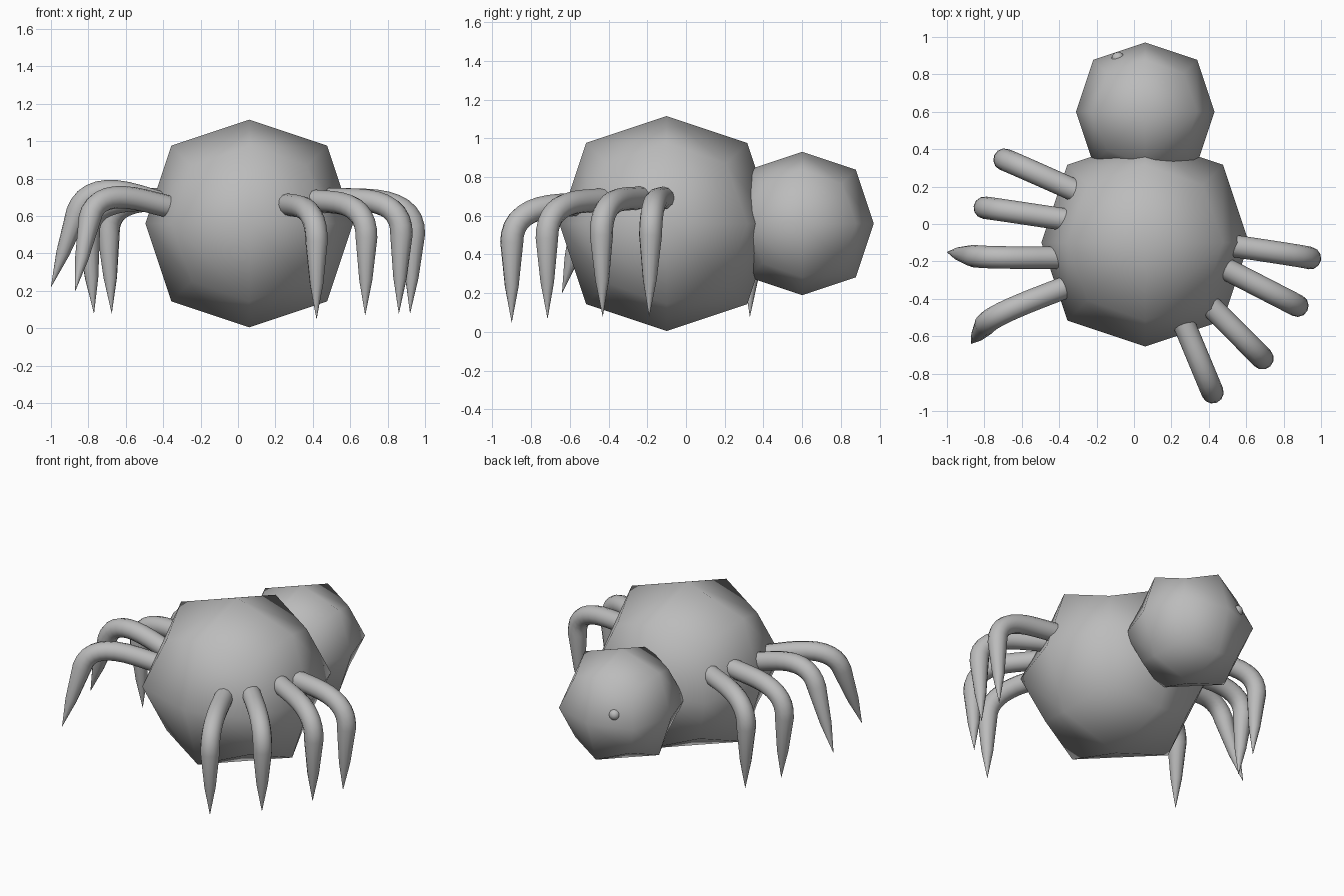
import bpy
from mathutils import Vector

cube = bpy.data.objects.get("Cube")
if cube:
    bpy.data.objects.remove(cube, do_unlink=True)

# One plain grey for the whole creature
grey = bpy.data.materials.new("plain_grey")
grey.use_nodes = True
colour = (0.5, 0.5, 0.5, 1)
grey.diffuse_color = colour
grey.node_tree.nodes["Principled BSDF"].inputs["Base Color"].default_value = colour


def finish(name):
    ob = bpy.context.object
    ob.name = name
    ob.data.materials.append(grey)
    bpy.ops.object.shade_smooth()
    return ob


def rounded_cube(name, centre, radius):
    """Cube subdivided once into a faceted ball."""
    bpy.ops.mesh.primitive_cube_add(size=2 * radius, location=centre)
    sub = bpy.context.object.modifiers.new("round", 'SUBSURF')
    sub.levels = sub.render_levels = 1
    sub.use_limit_surface = False
    bpy.ops.object.modifier_apply(modifier=sub.name)
    return finish(name)


def leg(name, start, knee, tip, radius=0.06):
    """Tube that bends at the knee and tapers to a sharp point."""
    s, k, t = Vector(start), Vector(knee), Vector(tip)
    a, b = s.lerp(k, 0.3), k.lerp(t, 0.3)
    path = [(s.lerp(k, -0.2), 1)]
    steps = 8
    for i in range(steps + 1):
        u = i / steps
        path.append((a.lerp(k, u).lerp(k.lerp(b, u), u), 1))
    path += [(b.lerp(t, 0.55), 0.6), (t, 0.01)]
    curve = bpy.data.curves.new(name, 'CURVE')
    curve.dimensions = '3D'
    curve.bevel_depth = radius
    curve.bevel_resolution = 4
    curve.use_fill_caps = True
    spline = curve.splines.new('POLY')
    spline.points.add(len(path) - 1)
    for p, (co, r) in zip(spline.points, path):
        p.co = (*co, 1)
        p.radius = r
    ob = bpy.data.objects.new(name, curve)
    bpy.context.collection.objects.link(ob)
    bpy.ops.object.select_all(action='DESELECT')
    ob.select_set(True)
    bpy.context.view_layer.objects.active = ob
    bpy.ops.object.convert(target='MESH')
    finish(name)


# Large and small body balls
rounded_cube("large_body", (0.06, -0.1, 0.56), 0.555)
rounded_cube("small_body", (0.06, 0.6, 0.56), 0.37)

# Tiny bump on the small body
bpy.ops.mesh.primitive_uv_sphere_add(segments=16, ring_count=8, radius=0.035,
                                     location=(-0.085, 0.885, 0.63))
finish("small_bump")

# Legs: start, knee, tip
legs = {
    "left_leg_1": ((0.27, -0.54, 0.66), (0.42, -0.90, 0.64), (0.42, -0.90, 0.05)),
    "left_leg_2": ((0.43, -0.46, 0.68), (0.69, -0.72, 0.66), (0.68, -0.715, 0.07)),
    "left_leg_3": ((0.53, -0.26, 0.69), (0.88, -0.44, 0.68), (0.86, -0.43, 0.08)),
    "left_leg_4": ((0.55, -0.12, 0.69), (0.95, -0.18, 0.68), (0.92, -0.19, 0.08)),
    "right_leg_1": ((-0.37, -0.34, 0.65), (-0.76, -0.49, 0.75), (-0.87, -0.64, 0.20)),
    "right_leg_2": ((-0.41, -0.18, 0.67), (-0.80, -0.18, 0.79), (-1.00, -0.15, 0.22)),
    "right_leg_3": ((-0.41, 0.03, 0.69), (-0.81, 0.09, 0.68), (-0.77, 0.08, 0.08)),
    "right_leg_4": ((-0.34, 0.19, 0.69), (-0.70, 0.35, 0.68), (-0.675, 0.33, 0.08)),
}
for name, points in legs.items():
    leg(name, *points)
